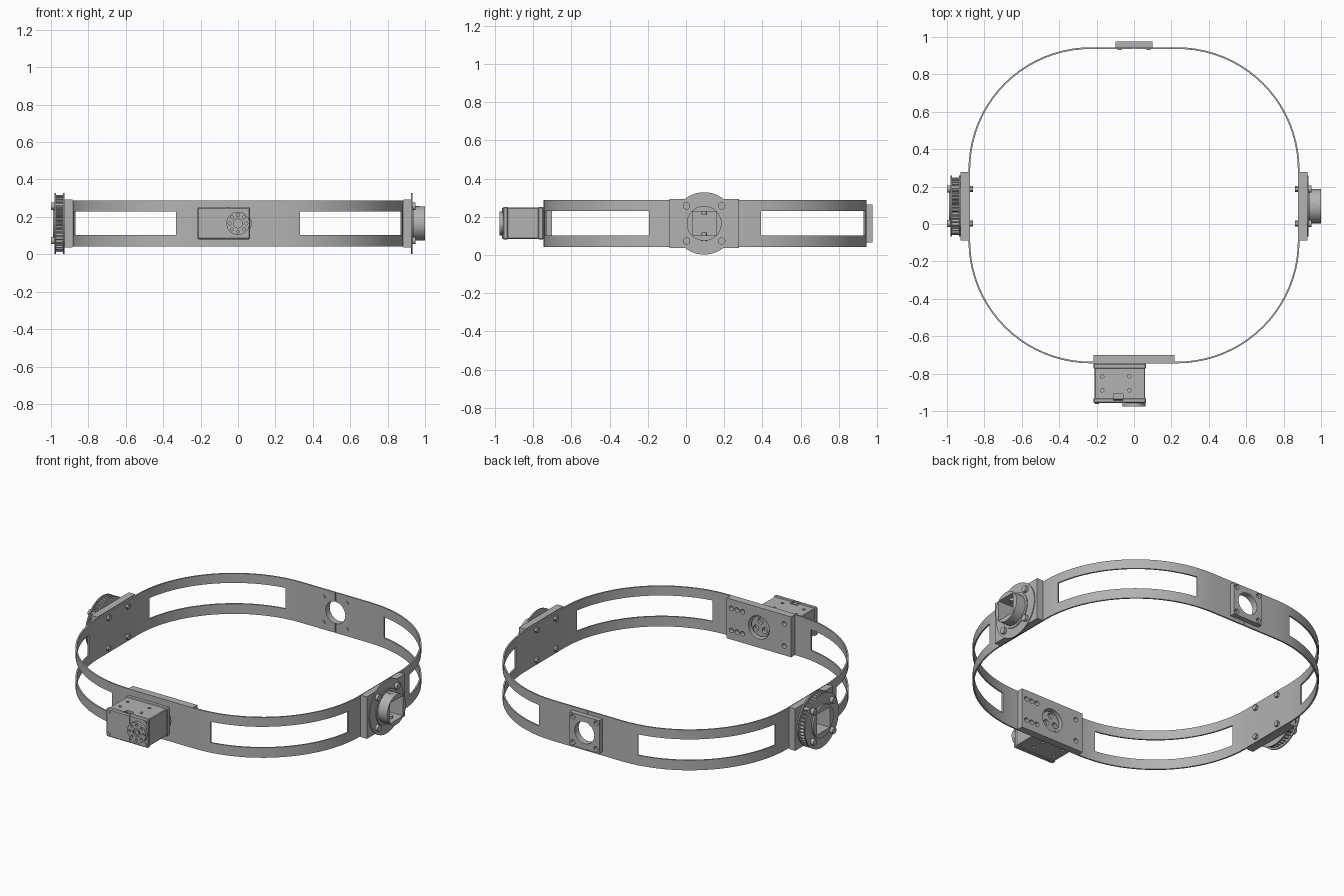
import bpy, bmesh, math
from mathutils import Matrix, Vector

if "Cube" in bpy.data.objects:
    bpy.data.objects.remove(bpy.data.objects["Cube"], do_unlink=True)

grey = bpy.data.materials.new("plain grey")
grey.use_nodes = True
grey.diffuse_color = (0.45, 0.45, 0.45, 1)
grey.node_tree.nodes["Principled BSDF"].inputs["Base Color"].default_value = grey.diffuse_color

CY, CZ = 0.095, 0.165          # centre of the side hubs
LOW, HIGH = 0.042, 0.287       # band edges
TURN = {"x": Matrix.Rotation(math.pi / 2, 4, "Y"),
        "y": Matrix.Rotation(math.pi / 2, 4, "X"),
        "z": Matrix.Identity(4)}


def finish(name, bm):
    bmesh.ops.recalc_face_normals(bm, faces=bm.faces)
    mesh = bpy.data.meshes.new(name)
    bm.to_mesh(mesh)
    bm.free()
    obj = bpy.data.objects.new(name, mesh)
    bpy.context.collection.objects.link(obj)
    mesh.materials.append(grey)
    return obj


def box(name, x, y, z, bevel=0):
    bm = bmesh.new()
    bmesh.ops.create_cube(bm, size=1)
    for v in bm.verts:
        v.co = [lim[0] if c < 0 else lim[1] for c, lim in zip(v.co, (x, y, z))]
    if bevel:
        bmesh.ops.bevel(bm, geom=bm.edges[:], offset=bevel, segments=1, affect="EDGES")
    return finish(name, bm)


def rod(name, axis, a, b, centre, r, sides=48):
    """Cylinder along an axis from a to b; centre gives the other two coordinates."""
    bm = bmesh.new()
    bmesh.ops.create_cone(bm, cap_ends=True, segments=sides, radius1=r, radius2=r, depth=abs(b - a))
    where = list(centre)
    where.insert("xyz".index(axis), (a + b) / 2)
    bm.transform(Matrix.Translation(where) @ TURN[axis])
    return finish(name, bm)


def bake(obj):
    graph = bpy.context.evaluated_depsgraph_get()
    mesh = bpy.data.meshes.new_from_object(obj.evaluated_get(graph))
    obj.modifiers.clear()
    obj.data = mesh


def cut(obj, *cutters):
    for c in cutters:
        m = obj.modifiers.new("cut", "BOOLEAN")
        m.operation, m.solver, m.object = "DIFFERENCE", "EXACT", c
    bake(obj)
    for c in cutters:
        bpy.data.objects.remove(c, do_unlink=True)


def around(r, count, centre, start=0):
    return [(centre[0] + r * math.cos(start + math.tau * i / count),
             centre[1] + r * math.sin(start + math.tau * i / count)) for i in range(count)]


# Band: one half as a strip with window gaps, mirrored and thickened
R, STEPS = 0.655, 20
path, window = [(0.002, -0.745)], []
for cy, start in ((-0.09, -90), (0.29, 0)):
    base = len(path)
    for i in range(STEPS + 1):
        a = math.radians(start + 90 * i / STEPS)
        path.append((0.23 + R * math.cos(a), cy + R * math.sin(a)))
    window += range(base + 2, base + STEPS - 2)
path.append((0.002, 0.945))
bm = bmesh.new()
rows = [[bm.verts.new((x, y, z)) for x, y in path] for z in (LOW, 0.103, 0.23, HIGH)]
for level in range(3):
    for i in range(len(path) - 1):
        if level != 1 or i not in window:
            lo, hi = rows[level], rows[level + 1]
            bm.faces.new((lo[i], lo[i + 1], hi[i + 1], hi[i]))
band = finish("band", bm)
band.modifiers.new("halves", "MIRROR").use_mirror_merge = False
thick = band.modifiers.new("thickness", "SOLIDIFY")
thick.thickness, thick.offset = 0.009, -1
bake(band)
cut(band, rod("hub_hole", "x", -1.2, 1.2, (CY, CZ), 0.103),
    rod("front_hole", "y", -0.8, -0.6, (0, CZ), 0.07),
    rod("back_hole", "y", 0.8, 1.1, (0, CZ), 0.066))

# Side mounts, screws and nuts
corners = [(CY + sy * 0.092, CZ + sz * 0.092) for sy in (-1, 1) for sz in (-1, 1)]


def square_hole():
    return box("square_cutter", (-1.2, 1.2), (CY - 0.062, CY + 0.062), (CZ - 0.062, CZ + 0.062))


for side, s, head in (("left", 1, 0.95), ("right", -1, 1.0)):
    mount = box(side + "_mount", sorted((s * 0.885, s * 0.928)), (-0.087, 0.277), (0.037, 0.292))
    cut(mount, square_hole())
    for c in corners:
        rod(side + "_mount_screw", "x", s * 0.92, s * head, c, 0.019, 20)
        rod(side + "_mount_nut", "x", s * 0.862, s * 0.887, c, 0.017, 6)

# Left hub: thin flange, collar and square tube socket
for name, a, b, r in (("left_flange", 0.926, 0.933, 0.163),
                      ("left_collar", 0.931, 0.938, 0.105),
                      ("left_socket", 0.932, 1.0, 0.091)):
    cut(rod(name, "x", a, b, (CY, CZ), r, 64), square_hole())
for s in (-1, 1):
    rod("socket_set_screw", "z", CZ + s * 0.048, CZ + s * 0.092, (0.957, CY), 0.014, 16)

# Right hub: toothed pulley between two flanges
bm = bmesh.new()
TEETH = 44
ring = []
for i in range(TEETH * 4):
    r = 0.153 if i % 4 < 2 else 0.14
    a = math.tau * i / (TEETH * 4)
    ring.append(bm.verts.new((-0.975, CY + r * math.cos(a), CZ + r * math.sin(a))))
face = bm.faces.new(ring)
extruded = bmesh.ops.extrude_face_region(bm, geom=[face])["geom"]
bmesh.ops.translate(bm, vec=Vector((0.042, 0, 0)),
                    verts=[g for g in extruded if isinstance(g, bmesh.types.BMVert)])
cut(finish("pulley_teeth", bm), square_hole())
for name, a, b, r in (("pulley_outer_flange", -0.98, -0.973, 0.163),
                      ("pulley_inner_flange", -0.936, -0.928, 0.163),
                      ("pulley_hub", -0.99, -0.975, 0.098)):
    cut(rod(name, "x", a, b, (CY, CZ), r, 64), square_hole())

# Back plate with a round opening and corner holes
back = box("back_plate", (-0.1, 0.1), (0.945, 0.975), (CZ - 0.1, CZ + 0.1))
spots = around(0.078 * math.sqrt(2), 4, (0, CZ), math.pi / 4)
cut(back, rod("opening", "y", 0.9, 1.0, (0, CZ), 0.066),
    *[rod("corner_cutter", "y", 0.957, 1.0, c, 0.015, 20) for c in spots])
for c in spots:
    rod("back_plate_screw", "y", 0.93, 0.95, c, 0.01, 16)

# Front plate inside the band
plate = box("front_plate", (-0.217, 0.217), (-0.745, -0.7), (LOW, HIGH))
holes = [(x, CZ + s * 0.067) for x in (0.185, 0.148, 0.11, -0.17) for s in (-1, 1)]
cut(plate, rod("opening", "y", -0.8, -0.6, (0, CZ), 0.07),
    *[rod("hole_cutter", "y", -0.725, -0.6, c, 0.014, 20) for c in holes])

# Motor: body, end caps and screws
body = box("motor_body", (-0.211, 0.06), (-0.94, -0.76), (0.084, 0.248), 0.004)
cut(body, box("connector_cutter", (-0.11, -0.06), (-0.935, -0.91), (0.235, 0.3)),
    *[rod("hole_cutter", "z", z, z + 0.03, (x, y), 0.009, 16)
      for x in (-0.17, -0.025) for y in (-0.89, -0.815) for z in (0.07, 0.236)])
box("motor_back_cap", (-0.217, 0.065), (-0.775, -0.745), (0.08, 0.252), 0.006)
front = box("motor_front_cap", (-0.217, 0.065), (-0.958, -0.93), (0.08, 0.252), 0.006)
cut(front, box("groove_cutter", (-0.058, -0.054), (-1.0, -0.953), (0.05, 0.3)),
    box("connector_cutter", (-0.11, -0.06), (-0.945, -0.91), (0.235, 0.3)))
for x in (-0.198, 0.046):
    for z in (0.098, 0.234):
        rod("motor_screw", "y", -0.962, -0.95, (x, z), 0.011, 16)

# Motor horns, front and rear, with rings of holes
horn = rod("front_horn", "y", -0.975, -0.95, (0, CZ), 0.062)
cut(horn, rod("hub_cutter", "y", -1.0, -0.965, (0, CZ), 0.024, 32),
    *[rod("hole_cutter", "y", -1.0, -0.963, c, 0.008, 12) for c in around(0.045, 8, (0, CZ))])
rod("front_horn_screw", "y", -0.972, -0.96, (0, CZ), 0.014, 6)
rear = rod("rear_horn", "y", -0.75, -0.715, (0, CZ), 0.06)
cut(rear, *[rod("hole_cutter", "y", -0.735, -0.7, c, 0.018, 20)
            for c in around(0.034, 3, (0, CZ), math.pi / 2)])

# Smooth curved walls, keep hard edges
for obj in bpy.context.collection.objects:
    if obj.type == "MESH" and grey.name in obj.data.materials:
        obj.data.shade_smooth()
        obj.data.set_sharp_from_angle(angle=math.radians(25))
